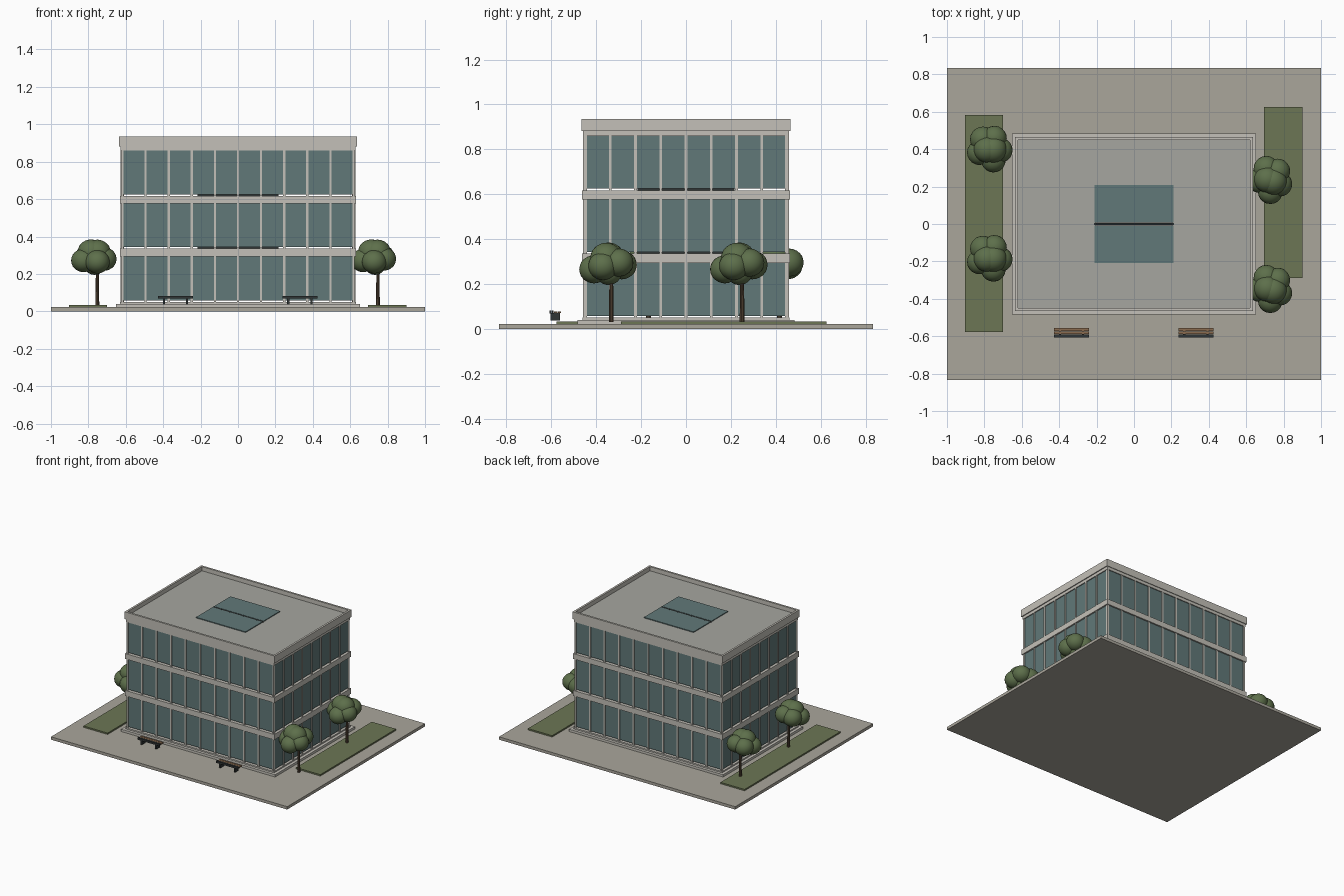
import bpy, bmesh, math
from mathutils import Matrix

if "Cube" in bpy.data.objects:
    bpy.data.objects.remove(bpy.data.objects["Cube"])


def mat(name, r, g, b, a=1):
    m = bpy.data.materials.new(name)
    m.diffuse_color = (r, g, b, a)
    m.use_nodes = True
    m.node_tree.nodes["Principled BSDF"].inputs["Base Color"].default_value = m.diffuse_color
    return m


STONE = mat("stone", .55, .53, .48)
PAVING = mat("paving", .40, .38, .33)
ROOF = mat("roof_grey", .38, .38, .35)
GLASS = mat("glass", .12, .19, .19)
DARK = mat("dark_metal", .03, .035, .035)
GRASS = mat("grass", .15, .18, .09)
LEAF = mat("leaf", .11, .16, .07)
BARK = mat("bark", .10, .065, .04)
WOOD = mat("wood", .26, .15, .08)


def finish(name, bm, m, smooth=False):
    me = bpy.data.meshes.new(name)
    bmesh.ops.recalc_face_normals(bm, faces=bm.faces)
    for f in bm.faces:
        f.smooth = smooth
    bm.to_mesh(me)
    bm.free()
    me.materials.append(m)
    ob = bpy.data.objects.new(name, me)
    bpy.context.collection.objects.link(ob)
    return ob


def add_box(bm, x0, x1, y0, y1, z0, z1):
    M = Matrix.Translation(((x0 + x1) / 2, (y0 + y1) / 2, (z0 + z1) / 2))
    bmesh.ops.create_cube(bm, size=1, matrix=M @ Matrix.Diagonal((x1 - x0, y1 - y0, z1 - z0, 1)))


def boxes(name, items, m):
    bm = bmesh.new()
    for b in items:
        add_box(bm, *b)
    return finish(name, bm, m)


def ring(name, ox, oy, ix, iy, z0, z1, m):
    """Rectangular slab with a rectangular hole."""
    bm = bmesh.new()
    loops = [[bm.verts.new((sx * hx, sy * hy, z)) for sx, sy in ((-1, -1), (1, -1), (1, 1), (-1, 1))]
             for hx, hy, z in ((ox, oy, z0), (ox, oy, z1), (ix, iy, z1), (ix, iy, z0))]
    for a in range(4):
        for i in range(4):
            p, q, j = loops[a], loops[(a + 1) % 4], (i + 1) % 4
            bm.faces.new((p[i], p[j], q[j], q[i]))
    return finish(name, bm, m)


# site
boxes("ground_paving", [(-1, 1, -.833, .833, 0, .022)], PAVING)
boxes("building_plinth", [(-.652, .652, -.483, .483, .022, .04)], STONE)
boxes("ground_floor", [(-.63, .63, -.462, .462, .04, .05)], STONE)
boxes("lawn_left", [(-.904, -.70, -.577, .583, .022, .033)], GRASS)
boxes("lawn_right", [(.695, .90, -.29, .626, .022, .033)], GRASS)

# floor slabs around the atrium, roof and parapet
ring("first_floor_slab", .632, .464, .21, .21, .293, .335, STONE)
ring("second_floor_slab", .632, .464, .21, .21, .576, .617, STONE)
ring("roof_slab", .625, .457, .205, .205, .859, .904, ROOF)
ring("roof_edge_band", .628, .46, .62, .452, .859, .885, STONE)
ring("parapet", .635, .465, .62, .45, .881, .936, STONE)

# skylight
boxes("skylight_glass", [(-.21, .21, s - .1, s + .1, .904, .91) for s in (-.108, .108)], GLASS)
boxes("skylight_beam", [(-.213, .213, -.006, .006, .895, .909)], DARK)

# curtain walls: mullions and panes on each storey
HX, HY, NX, NY = .618, .45, 10, 8
panes, mullions = [], []
for z0, z1 in ((.05, .293), (.335, .576), (.617, .859)):
    for s in (-1, 1):
        px, py = 2 * HX / NX, 2 * HY / NY
        for i in range(NX + 1):
            x = -HX + i * px
            mullions.append((x - .006, x + .006, s * HY - .009, s * HY + .009, z0, z1))
            if i < NX:
                panes.append((x + .006, x + px - .006, s * HY - .003, s * HY + .003, z0 + .008, z1))
        for i in range(NY + 1):
            y = -HY + i * py
            if 0 < i < NY:
                mullions.append((s * HX - .009, s * HX + .009, y - .006, y + .006, z0, z1))
            if i < NY:
                panes.append((s * HX - .003, s * HX + .003, y + .006, y + py - .006, z0 + .008, z1))
boxes("window_mullions", mullions, STONE)
boxes("window_panes", panes, GLASS)

# atrium railings
for n, z in (("first", .335), ("second", .617)):
    ring(n + "_floor_railing_foot", .216, .216, .21, .21, z, z + .008, DARK)
    ring(n + "_floor_railing_glass", .215, .215, .211, .211, z + .008, z + .075, GLASS)

# benches
for n, x in (("left", -.334), ("right", .331)):
    boxes(n + "_bench_seat", [(x - .093, x + .093, y - .0075, y + .0075, .07, .078)
                              for y in (-.564, -.581)], WOOD)
    boxes(n + "_bench_rail", [(x - .093, x + .093, y - .004, y + .004, .068, .082)
                              for y in (-.594, -.604)], DARK)
    boxes(n + "_bench_legs", [(x + s * .062 - .006, x + s * .062 + .006, -.604, -.562, .036, .07)
                              for s in (-1, 1)], DARK)

# trees: trunk plus a ring of leaf clumps and two upper clumps
CLUMPS = [(-.075 * 1, -.005, .272, .066), (-.03, .058, .285, .068), (.042, .045, .295, .066),
          (.055, -.025, .28, .066), (-.005, -.065, .265, .066), (-.025, .0, .318, .07),
          (.015, -.01, .315, .072), (0, 0, .25, .058)]
for n, x, y, turn in (("left_back", -.752, .417, .3), ("left_front", -.752, -.167, .3),
                      ("right_back", .748, .25, 0), ("right_front", .748, -.333, 0)):
    bm = bmesh.new()
    bmesh.ops.create_cone(bm, cap_ends=True, segments=10, radius1=.011, radius2=.008, depth=.22,
                          matrix=Matrix.Translation((x, y, .14)))
    finish(n + "_tree_trunk", bm, BARK)
    bm = bmesh.new()
    for cx, cy, cz, r in CLUMPS:
        M = (Matrix.Translation((x - .015, y - .012, 0)) @ Matrix.Rotation(turn, 4, "Z")
             @ Matrix.Translation((cx * .85, cy, cz)) @ Matrix.Diagonal((1, 1, .95, 1)))
        bmesh.ops.create_icosphere(bm, subdivisions=3, radius=r, matrix=M)
    finish(n + "_tree_crown", bm, LEAF, True)
